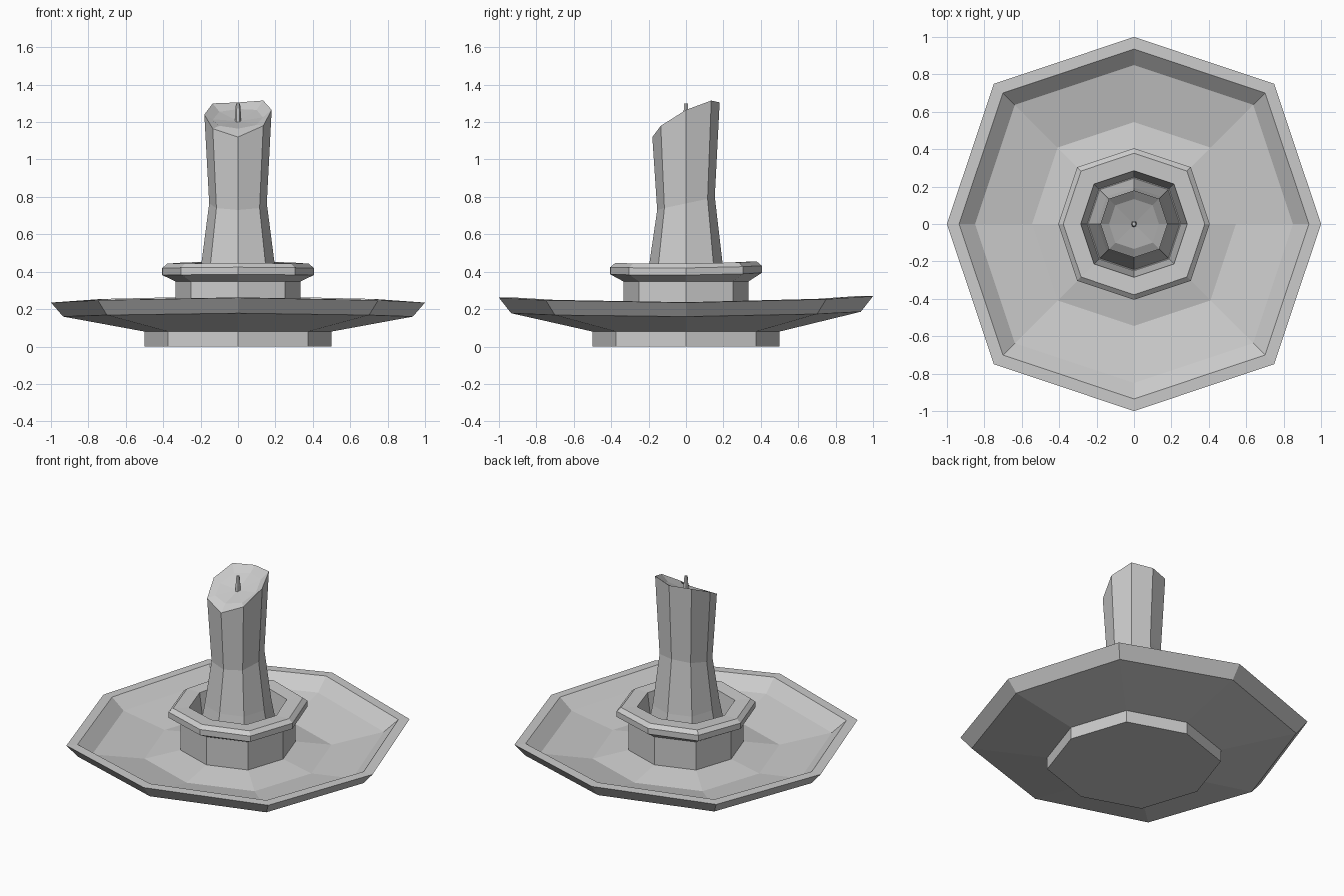
import bpy, bmesh
from math import sin, cos, pi

if "Cube" in bpy.data.objects:
    bpy.data.objects.remove(bpy.data.objects["Cube"])


def ring_points(r, z, sides=8):
    """One ring; z is a number, a function of angle, or one height per corner.
    Octagon rings are slightly squared: diagonal corners sit 6% further out."""
    pts = []
    for i in range(sides):
        a = 2 * pi * i / sides
        rad = r * (1.06 if sides == 8 and i % 2 else 1.0)
        if callable(z):
            h = z(a)
        elif isinstance(z, (list, tuple)):
            h = z[i]
        else:
            h = z
        pts.append((rad * cos(a), rad * sin(a), h))
    return pts


def loft(name, profile, sides=8, cap_start=False, cap_end=False, tip=None):
    bm = bmesh.new()
    rings = [[bm.verts.new(p) for p in ring_points(r, z, sides)] for r, z in profile]
    for lo, hi in zip(rings, rings[1:]):
        for i in range(sides):
            j = (i + 1) % sides
            bm.faces.new((lo[i], lo[j], hi[j], hi[i]))
    if cap_start:
        bm.faces.new(rings[0][::-1])
    if cap_end:
        bm.faces.new(rings[-1])
    if tip is not None:
        top = bm.verts.new((0, 0, tip))
        for i in range(sides):
            bm.faces.new((rings[-1][i], rings[-1][(i + 1) % sides], top))
    mesh = bpy.data.meshes.new(name)
    bm.to_mesh(mesh)
    bm.free()
    obj = bpy.data.objects.new(name, mesh)
    bpy.context.collection.objects.link(obj)
    return obj


def bent(z, amount=0.03):
    """Height that rises toward the front and back."""
    return lambda a: z + amount * sin(a) ** 2 + 0.004 * sin(a)


# Drip plate with foot, flat rim, basin and central mound
loft("drip_plate", [
    (0.50, 0.0), (0.50, 0.08),
    (0.935, bent(0.16, 0.022)), (1.0, bent(0.235)),
    (0.935, bent(0.237)), (0.85, bent(0.168, 0.02)),
    (0.545, 0.12), (0.335, 0.16),
], cap_start=True)

# Candle cup with flared collar and hollow inside
loft("candle_cup", [
    (0.335, 0.16), (0.335, 0.348),
    (0.405, bent(0.382, 0.008)), (0.405, bent(0.42, 0.008)),
    (0.378, bent(0.443, 0.008)), (0.285, bent(0.44, 0.008)),
    (0.25, 0.18),
], cap_end=True)

# Candle with a narrow waist and a slanted, hollowed top
rim = [1.265, 1.315, 1.305, 1.30, 1.24, 1.165, 1.12, 1.18]
melt = [1.225, 1.265, 1.27, 1.255, 1.215, 1.18, 1.165, 1.185]
loft("candle", [
    (0.245, 0.18), (0.195, 0.45),
    (0.154, lambda a: 0.765 + 0.035 * sin(a)),
    (0.18, rim), (0.133, melt),
], cap_start=True, tip=1.205)

# Wick
loft("wick", [(0.017, 1.20), (0.016, 1.24), (0.011, 1.30)],
     sides=6, cap_start=True, cap_end=True)
